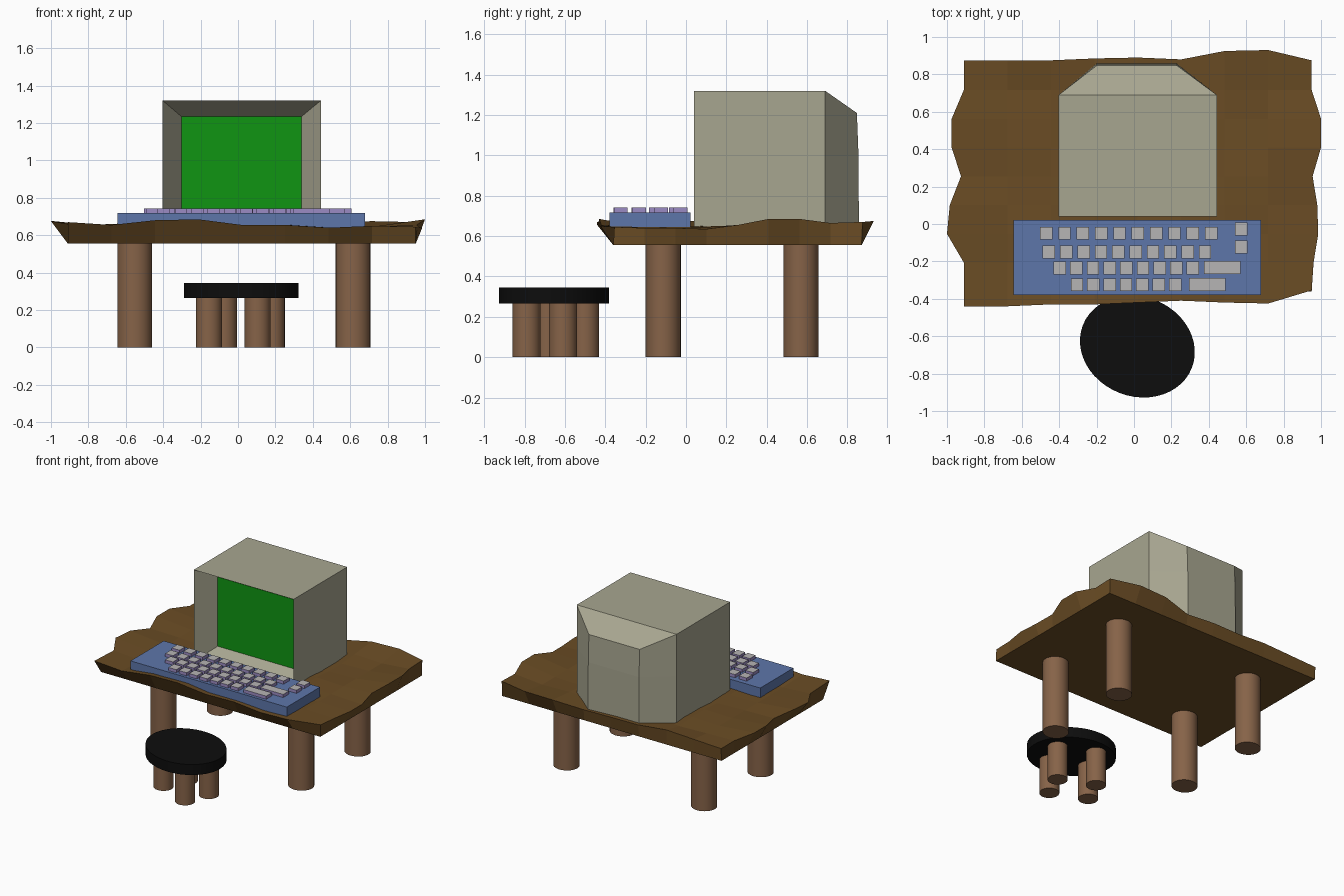
import bpy, bmesh, math

if "Cube" in bpy.data.objects:
    bpy.data.objects.remove(bpy.data.objects["Cube"])


def mat(name, r, g, b):
    m = bpy.data.materials.new(name)
    m.diffuse_color = (r, g, b, 1)
    m.use_nodes = True
    m.node_tree.nodes["Principled BSDF"].inputs["Base Color"].default_value = m.diffuse_color
    return m


WOOD = mat("table_wood", .145, .073, .018)
LEG = mat("leg_wood", .24, .125, .065)
BLACK = mat("seat_black", .004, .004, .004)
CASE = mat("case_beige", .39, .38, .28)
GREEN = mat("screen_green", .005, .30, .006)
BLUE = mat("keyboard_blue", .11, .18, .40)
PURPLE = mat("key_side", .33, .26, .55)
KEYTOP = mat("key_top", .47, .46, .46)


def finish(name, bm, *mats):
    bmesh.ops.recalc_face_normals(bm, faces=bm.faces)
    me = bpy.data.meshes.new(name)
    bm.to_mesh(me)
    bm.free()
    ob = bpy.data.objects.new(name, me)
    bpy.context.collection.objects.link(ob)
    for m in mats:
        me.materials.append(m)
    return ob


def add_box(bm, x0, x1, y0, y1, z0, z1):
    vs = bmesh.ops.create_cube(bm, size=1)["verts"]
    for v in vs:
        v.co = ((x0 + x1) / 2 + v.co.x * (x1 - x0),
                (y0 + y1) / 2 + v.co.y * (y1 - y0),
                (z0 + z1) / 2 + v.co.z * (z1 - z0))


def cylinder(name, x, y, rx, ry, z0, z1, m, rot=0, sides=32):
    bpy.ops.mesh.primitive_cylinder_add(vertices=sides, radius=1, depth=1,
                                        location=(x, y, (z0 + z1) / 2), rotation=(0, 0, rot))
    ob = bpy.context.object
    ob.name = name
    ob.scale = (rx, ry, z1 - z0)
    ob.data.materials.append(m)
    bpy.ops.object.shade_smooth_by_angle(angle=math.radians(40))


# Table top: rough-hewn slab, irregular upper edge over a flat rectangular underside
N = 8
left_x = [-.91, -.91, -1, -.985, -.925, -.975, -.975, -.91, -.91]
right_x = [.95, .96, .985, .98, .955, 1, 1, .95, .95]
front_y = [-.44, -.44, -.43, -.43, -.42, -.41, -.42, -.425, -.355]
back_y = [.875, .875, .875, .885, .89, .88, .925, .93, .875]
left_z = [.67, .66, .675, .675, .65, .67, .67, .65, .65]
right_z = [.645, .64, .64, .635, .655, .685, .685, .665, .67]
front_z = [.67, .655, .68, .685, .655, .655, .64, .65, .645]
back_z = [.65, .66, .67, .65, .65, .64, .67, .675, .67]
bm = bmesh.new()
top, base = {}, {}
for i in range(N + 1):
    for j in range(N + 1):
        x, y = -.91 + 1.86 * i / N, -.36 + 1.23 * j / N
        bx, by, z = x, y, .645 + .01 * math.sin(2.1 * i + 1) * math.cos(1.7 * j)
        if j == 0:
            y, z = front_y[i], front_z[i]
        elif j == N:
            y, z = back_y[i], back_z[i]
        if i == 0:
            x, z = left_x[j], left_z[j]
        elif i == N:
            x, z = right_x[j], right_z[j]
        top[i, j] = bm.verts.new((x, y, z))
        if i in (0, N) or j in (0, N):
            base[i, j] = bm.verts.new((bx, by, .555))
for i in range(N):
    for j in range(N):
        bm.faces.new([top[i, j], top[i + 1, j], top[i + 1, j + 1], top[i, j + 1]])
rim = ([(i, 0) for i in range(N)] + [(N, j) for j in range(N)]
       + [(i, N) for i in range(N, 0, -1)] + [(0, j) for j in range(N, 0, -1)])
for a, b in zip(rim, rim[1:] + rim[:1]):
    bm.faces.new([base[a], base[b], top[b], top[a]])
bm.faces.new([base[k] for k in reversed(rim)])
finish("table_top", bm, WOOD)

# Table legs
for x in (-.553, .615):
    for y in (-.113, .57):
        cylinder("table_leg", x, y, .0925, .0875, 0, .57, LEG)

# Stool: slightly oval, turned seat on four short legs
cylinder("stool_seat", .018, -.655, .313, .266, .265, .345, BLACK, math.radians(-21.5), 48)
for x, y in ((.105, -.79), (.18, -.61), (-.155, -.68), (-.075, -.5)):
    cylinder("stool_leg", x, y, .07, .07, 0, .27, LEG)

# Monitor case: tapered back, recessed funnel at the front
bm = bmesh.new()


def plan_ring(zf, zb, yb):
    pts = [(-.403, .04, zf), (.443, .04, zf), (.443, .69, zf),
           (.23, yb, zb), (-.2, yb, zb), (-.403, .69, zf)]
    return [bm.verts.new(p) for p in pts]


rings = [plan_ring(.62, .62, .857), plan_ring(1.0, 1.0, .855), plan_ring(1.32, 1.21, .847)]
for lo, hi in zip(rings, rings[1:]):
    for k in range(1, 6):
        n = (k + 1) % 6
        bm.faces.new([lo[k], lo[n], hi[n], hi[k]])
t = rings[2]
bm.faces.new([t[0], t[1], t[2], t[5]])
bm.faces.new([t[2], t[3], t[4], t[5]])
bm.faces.new(rings[0][::-1])
a, b, c = rings
inner = [bm.verts.new(p) for p in ((-.303, .19, .705), (.34, .19, .705),
                                   (.34, .19, 1.235), (-.303, .19, 1.235))]
bm.faces.new([a[0], a[1], inner[1], inner[0]])
bm.faces.new([a[1], b[1], c[1], inner[2], inner[1]])
bm.faces.new([c[1], c[0], inner[3], inner[2]])
bm.faces.new([c[0], b[0], a[0], inner[0], inner[3]])
bm.faces.new(inner)
finish("monitor_case", bm, CASE)

# Screen
bm = bmesh.new()
add_box(bm, -.303, .34, .187, .195, .705, 1.235)
finish("screen", bm, GREEN)

# Keyboard base
bm = bmesh.new()
add_box(bm, -.645, .68, -.38, .022, .635, .718)
finish("keyboard_base", bm, BLUE)

# Keys: rows as (first x, last x, count, y), then wide and extra keys
keys = []
for x0, x1, n, y in ((-.47, .413, 10, -.05), (-.455, .38, 10, -.15),
                     (-.397, .315, 9, -.235), (-.305, .22, 7, -.325)):
    keys += [(x0 + (x1 - x0) * k / (n - 1), y, .033) for k in range(n)]
keys += [(.472, -.232, .097), (.392, -.323, .097), (.573, -.027, .033), (.573, -.123, .033)]
bm = bmesh.new()
for x, y, h in keys:
    add_box(bm, x - h, x + h, y - .034, y + .034, .71, .742)
keys_ob = finish("keys", bm, PURPLE, KEYTOP)
for p in keys_ob.data.polygons:
    p.material_index = int(p.normal.z > .5)
